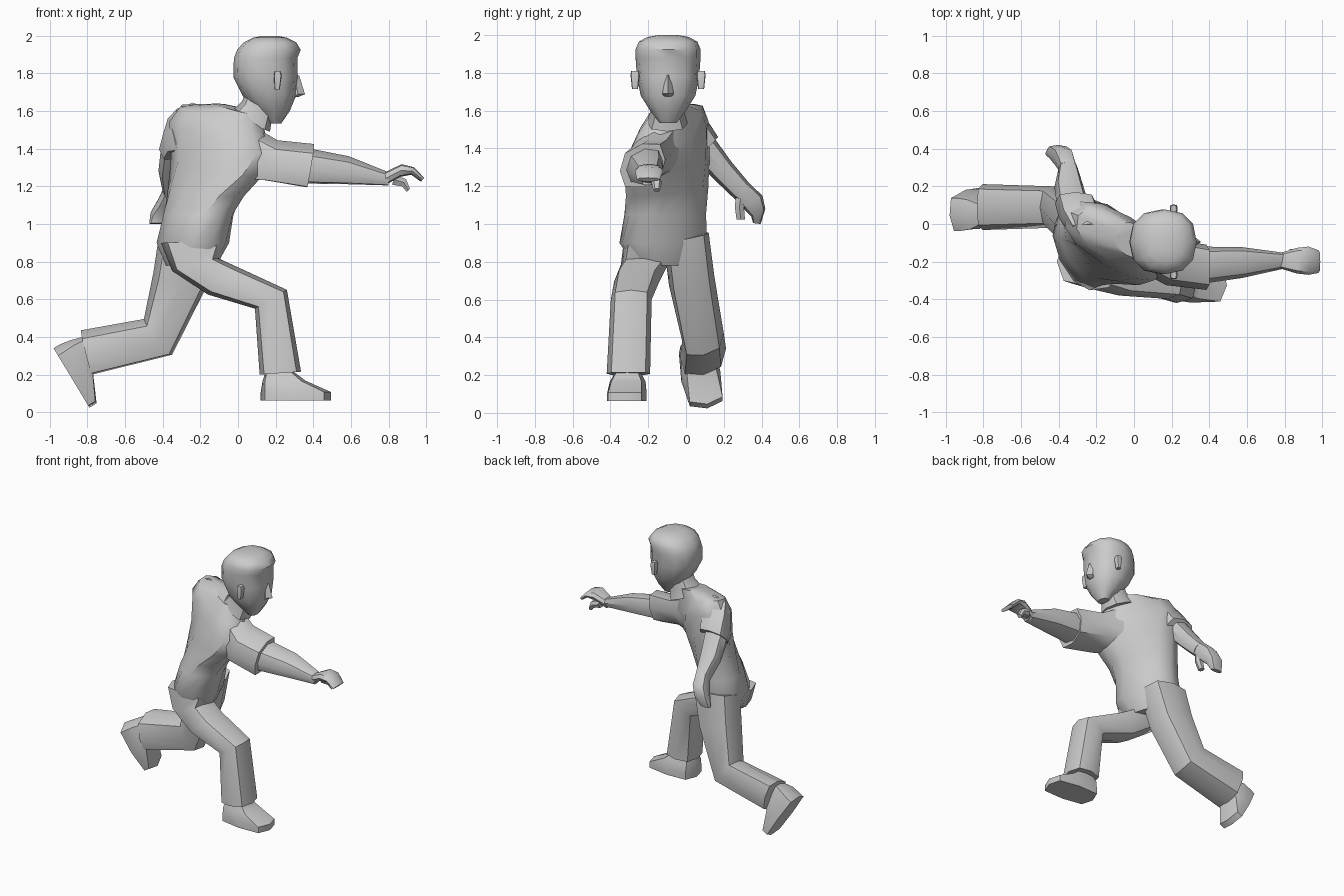
import bpy, bmesh
from math import cos, sin, pi, radians, copysign
from mathutils import Vector, Matrix


def loft(name, rings, n=8, p=0.85, mat=None):
    """Skin closed rings, each (centre, half-width vector, half-depth vector)."""
    bm = bmesh.new()
    loops = []
    for c, u, v in rings:
        loop = []
        for i in range(n):
            t = 2 * pi * i / n
            a, b = (copysign(abs(f) ** p if abs(f) > 1e-6 else 0, f) for f in (cos(t), sin(t)))
            loop.append(bm.verts.new(c + u * a + v * b))
        loops.append(loop)
    for l0, l1 in zip(loops, loops[1:]):
        for i in range(n):
            j = (i + 1) % n
            bm.faces.new((l0[i], l0[j], l1[j], l1[i]))
    bm.faces.new(loops[0])
    bm.faces.new(loops[-1])
    if mat:
        bm.transform(mat)
    bmesh.ops.recalc_face_normals(bm, faces=bm.faces)
    me = bpy.data.meshes.new(name)
    bm.to_mesh(me)
    bm.free()
    ob = bpy.data.objects.new(name, me)
    bpy.context.collection.objects.link(ob)
    bpy.ops.object.select_all(action='DESELECT')
    ob.select_set(True)
    bpy.context.view_layer.objects.active = ob
    bpy.ops.object.shade_smooth_by_angle(angle=radians(42))
    return ob


def xz(rows, tilt=0.0):
    """Rings from two side-view edge points: (x0, z0, x1, z1, y, half width)."""
    out = []
    for x0, z0, x1, z1, y, w in rows:
        a, b = Vector((x0, y, z0)), Vector((x1, y, z1))
        out.append(((a + b) / 2, Vector((0, 1, tilt)) * w, (a - b) / 2))
    return out


def yz(rows):
    """Rings from two end-view edge points: (y0, z0, y1, z1, x, half width)."""
    out = []
    for y0, z0, y1, z1, x, w in rows:
        a, b = Vector((x, y0, z0)), Vector((x, y1, z1))
        out.append(((a + b) / 2, Vector((w, 0, 0)), (a - b) / 2))
    return out


# Torso: rings twist from the hips to the shoulders
torso = []
for x, y, z, yaw, w, d, slope in [
        (-.25, -.11, .78, -65, .17, .12, 0), (-.24, -.12, .90, -65, .24, .17, 0),
        (-.21, -.11, 1.05, -58, .225, .16, 0), (-.17, -.10, 1.17, -50, .24, .155, -.1),
        (-.11, -.10, 1.31, -40, .28, .155, -.2), (-.09, -.09, 1.46, -31, .31, .145, -.3),
        (-.08, -.08, 1.555, -30, .25, .12, -.32), (0, -.09, 1.61, -30, .12, .085, -.25)]:
    r = radians(yaw)
    torso.append((Vector((x, y, z)), Vector((cos(r), sin(r), slope)) * w,
                  Vector((-sin(r), cos(r), 0)) * d))
loft("shirt_torso", torso, 12, .85)

# Trousers
loft("right_trouser_leg", xz([
    (-.07, .91, -.41, .90, -.20, .13), (-.11, .82, -.35, .75, -.22, .125),
    (.0, .77, -.16, .625, -.26, .12), (.26, .65, .09, .55, -.29, .108),
    (.335, .215, .115, .20, -.305, .115)]), 8, .7)
loft("left_trouser_leg", xz([
    (-.10, .92, -.42, .94, .0, .12), (-.17, .66, -.45, .74, .03, .12),
    (-.35, .305, -.50, .495, .09, .11), (-.775, .20, -.835, .435, .09, .122)], .2), 8, .7)


# Shoes: one shape, placed twice
def shoe(name, loc, pitch, yaw):
    mat = (Matrix.Translation(loc) @ Matrix.Rotation(pitch, 4, 'Y')
           @ Matrix.Rotation(yaw, 4, 'Z'))
    loft(name, xz([(.375, 0, 0, 0, 0, .105), (.375, .045, 0, .04, 0, .105),
                   (.24, .105, .01, .10, 0, .095), (.18, .15, .025, .15, 0, .07),
                   (.16, .22, .04, .20, 0, .06)]), 8, .5, mat)


shoe("right_shoe", (.12, -.30, .062), 0, -.07)
shoe("left_shoe", (-.98, .045, .34), radians(59), .18)

# Right arm reaching forward
loft("right_sleeve", xz([
    (.03, 1.55, -.04, 1.22, -.12, .11), (.21, 1.445, .13, 1.235, -.20, .125),
    (.405, 1.425, .365, 1.195, -.23, .12)], .25), 8, .75)
loft("right_forearm", xz([
    (.36, 1.405, .34, 1.215, -.22, .10), (.59, 1.36, .56, 1.212, -.205, .082),
    (.80, 1.275, .80, 1.205, -.195, .042)], .2))
loft("right_hand", xz([
    (.78, 1.275, .78, 1.205, -.195, .042), (.87, 1.318, .86, 1.25, -.195, .068),
    (.935, 1.302, .92, 1.262, -.195, .075), (.99, 1.245, .972, 1.225, -.20, .06)]), 8, .7)
loft("right_thumb", xz([
    (.83, 1.27, .82, 1.205, -.165, .03), (.895, 1.24, .87, 1.198, -.155, .028),
    (.915, 1.188, .895, 1.17, -.155, .018)]), 6)

# Left arm swung back
loft("left_sleeve", yz([
    (.0, 1.645, -.08, 1.36, -.24, .11), (.09, 1.585, -.02, 1.36, -.285, .115),
    (.17, 1.46, .05, 1.33, -.31, .11)]), 8, .75)
loft("left_forearm", yz([
    (.15, 1.455, .05, 1.34, -.325, .085), (.24, 1.33, .15, 1.235, -.345, .078),
    (.34, 1.21, .26, 1.13, -.35, .05)]))
loft("left_hand", yz([
    (.33, 1.22, .26, 1.14, -.35, .048), (.405, 1.15, .30, 1.085, -.375, .055),
    (.42, 1.08, .345, 1.04, -.405, .06), (.395, 1.0, .355, 1.005, -.43, .042)]), 8, .7)
loft("left_thumb", yz([
    (.32, 1.14, .26, 1.14, -.345, .03), (.31, 1.09, .255, 1.09, -.35, .028),
    (.315, 1.025, .265, 1.025, -.365, .018)]), 6)

# Neck and head
loft("neck", xz([
    (.17, 1.49, -.05, 1.58, -.10, .11), (.18, 1.56, .02, 1.65, -.10, .085),
    (.21, 1.68, .05, 1.72, -.10, .085)]))
head = [(z0, x0, x1, w) for z0, x0, x1, w in [
    (1.535, .17, .23, .045), (1.60, .10, .275, .095), (1.68, .025, .308, .145),
    (1.78, -.025, .318, .165), (1.88, -.022, .315, .172), (1.925, -.005, .333, .172),
    (1.965, .03, .31, .155), (1.99, .08, .26, .11), (2.0, .13, .21, .05)]]
loft("head", xz([(x1, z, x0, z, -.095, w) for z, x0, x1, w in head]), 12, .85)
loft("nose", xz([
    (.325, 1.79, .28, 1.79, -.095, .012), (.356, 1.69, .28, 1.69, -.095, .03),
    (.32, 1.675, .27, 1.675, -.095, .022)]), 4, 1)
for side, y in (("right", -.27), ("left", .08)):
    loft(side + "_ear", xz([
        (.222, 1.715, .195, 1.715, y, .016), (.232, 1.79, .19, 1.79, y, .024),
        (.225, 1.81, .195, 1.81, y, .02)]), 8, .5)
